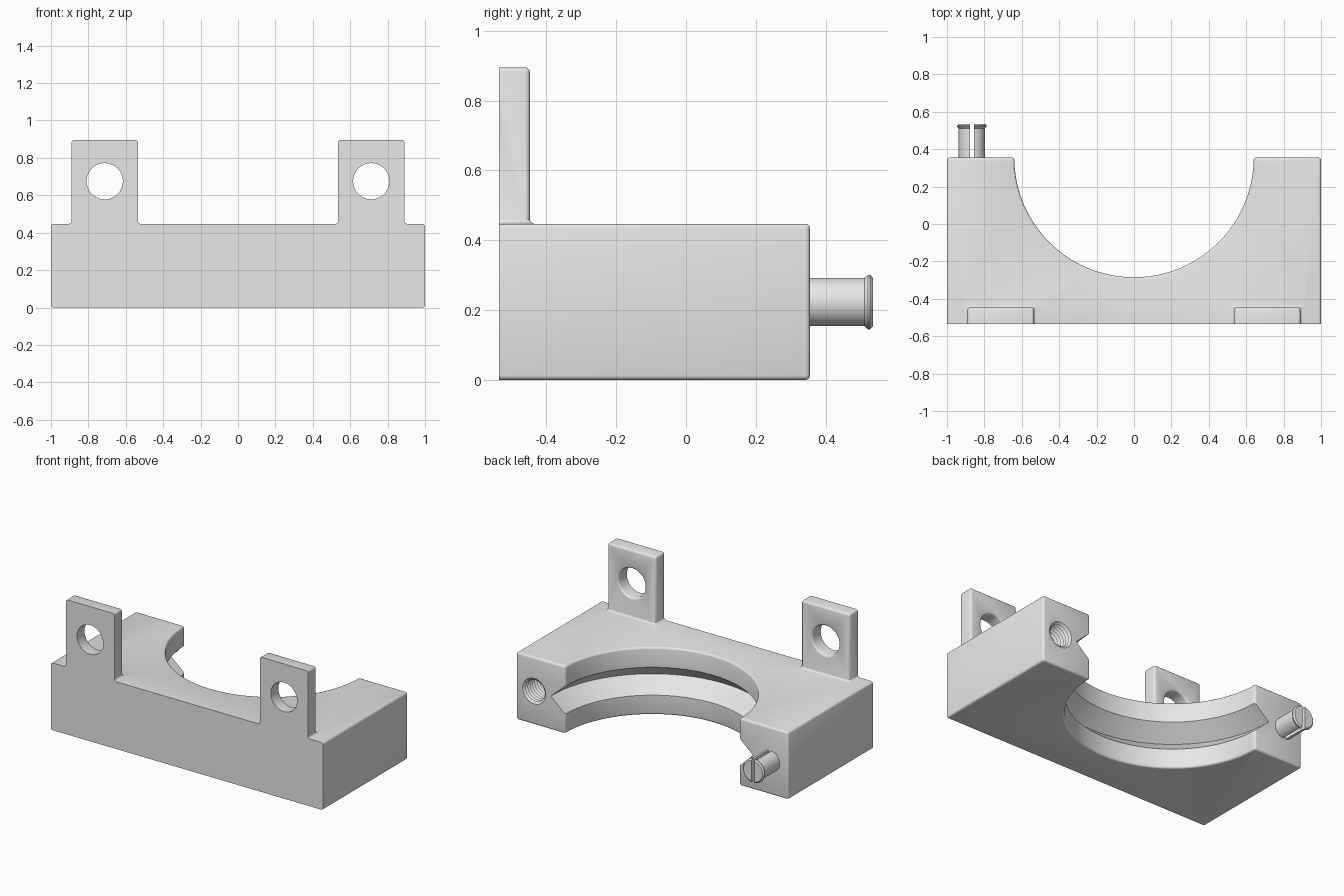
import bpy, bmesh, math
from mathutils import Vector

if "Cube" in bpy.data.objects:
    bpy.data.objects.remove(bpy.data.objects["Cube"], do_unlink=True)

grey = bpy.data.materials.new("plain_grey")
grey.use_nodes = True
grey.diffuse_color = (0.8, 0.8, 0.8, 1)
grey.node_tree.nodes["Principled BSDF"].inputs["Base Color"].default_value = (0.8, 0.8, 0.8, 1)

FRONT, BACK, HEIGHT = -0.535, 0.355, 0.447
BORE, MID = 0.64, 0.223
STEPS = 48
FRONT_EXTRA = 0.1      # material trimmed off so the front edges stay sharp


def finish(name, bm):
    bmesh.ops.recalc_face_normals(bm, faces=bm.faces)
    mesh = bpy.data.meshes.new(name)
    bm.to_mesh(mesh)
    bm.free()
    mesh.materials.append(grey)
    obj = bpy.data.objects.new(name, mesh)
    bpy.context.collection.objects.link(obj)
    return obj


def prism(name, outline, z0, z1):
    """Extrude an outline in x, y from z0 to z1."""
    bm = bmesh.new()
    base = bm.faces.new([bm.verts.new((x, y, z0)) for x, y in outline])
    top = bmesh.ops.extrude_face_region(bm, geom=[base])["geom"]
    bmesh.ops.translate(bm, vec=(0, 0, z1 - z0),
                        verts=[v for v in top if isinstance(v, bmesh.types.BMVert)])
    return finish(name, bm)


def box(name, x0, x1, y0, y1, z0, z1):
    return prism(name, [(x0, y0), (x1, y0), (x1, y1), (x0, y1)], z0, z1)


def lathe(name, profile, centre, axis, steps):
    """Revolve (radius, height) points about the axis and cap both ends."""
    bm = bmesh.new()
    rings = []
    for r, h in profile:
        ring = []
        for i in range(steps):
            a = math.tau * i / steps
            u, v = r * math.cos(a), r * math.sin(a)
            p = Vector((u, v, h) if axis == "Z" else (u, h, v))
            ring.append(bm.verts.new(p + Vector(centre)))
        rings.append(ring)
    for low, high in zip(rings, rings[1:]):
        for i in range(steps):
            j = (i + 1) % steps
            bm.faces.new((low[i], low[j], high[j], high[i]))
    bm.faces.new(rings[0])
    bm.faces.new(rings[-1])
    return finish(name, bm)


def apply(obj, mod):
    bpy.context.view_layer.objects.active = obj
    bpy.ops.object.modifier_apply(modifier=mod.name)


def combine(obj, other, operation="DIFFERENCE"):
    mod = obj.modifiers.new("combine", "BOOLEAN")
    mod.operation, mod.solver, mod.object = operation, "EXACT", other
    apply(obj, mod)
    bpy.data.objects.remove(other, do_unlink=True)


def smooth(obj):
    bpy.ops.object.select_all(action="DESELECT")
    obj.select_set(True)
    bpy.context.view_layer.objects.active = obj
    bpy.ops.object.shade_smooth_by_angle(angle=math.radians(32))


# Block with a half-round bore open to the back
arc = [(BORE * math.cos(math.pi * i / STEPS), BACK - BORE * math.sin(math.pi * i / STEPS))
       for i in range(STEPS + 1)]
near = FRONT - FRONT_EXTRA
outline = [(-1, BACK), (-1, near), (1, near), (1, BACK)] + arc
clamp_body = prism("clamp_body", outline, 0, HEIGHT)

# Two upright mounting tabs, each with a round hole
for side in (-1, 1):
    x = side * 0.7125
    tab = box("tab", x - 0.1775, x + 0.1775, near + 0.05, -0.447, 0.3, 0.895)
    combine(tab, lathe("tab_hole", [(0.097, -1), (0.097, 0)], (x, 0, 0.675), "Y", 40))
    combine(clamp_body, tab, "UNION")

# Small rounds and fillets, then a flat trimmed front
bevel = clamp_body.modifiers.new("rounds", "BEVEL")
bevel.width, bevel.segments = 0.013, 3
bevel.limit_method, bevel.angle_limit = "ANGLE", math.radians(40)
bevel.use_clamp_overlap = False
apply(clamp_body, bevel)
combine(clamp_body, box("front_trim", -2, 2, -2, FRONT, -1, 2))

# V groove around the bore
groove = [(0.58, MID - 0.146), (0.745, MID), (0.58, MID + 0.146)]
combine(clamp_body, lathe("groove", groove, (0, BACK, 0), "Z", STEPS * 2))

# Threaded socket in the left end
thread = [(0.085, 0.02), (0.085, 0)]
for i in range(10):
    y = -0.024 * i
    thread += [(0.07, y - 0.012), (0.085, y - 0.024)]
combine(clamp_body, lathe("socket", thread, (0.867, BACK, MID), "Y", 32))
smooth(clamp_body)

# Split snap peg with a lip on the right end
peg_shape = [(0.07, -0.015), (0.07, 0.156), (0.079, 0.166), (0.079, 0.172), (0.07, 0.18)]
snap_peg = lathe("snap_peg", peg_shape, (-0.867, BACK, MID), "Y", 40)
combine(snap_peg, box("slot", -0.878, -0.856, BACK, 1, 0, 1))
smooth(snap_peg)
